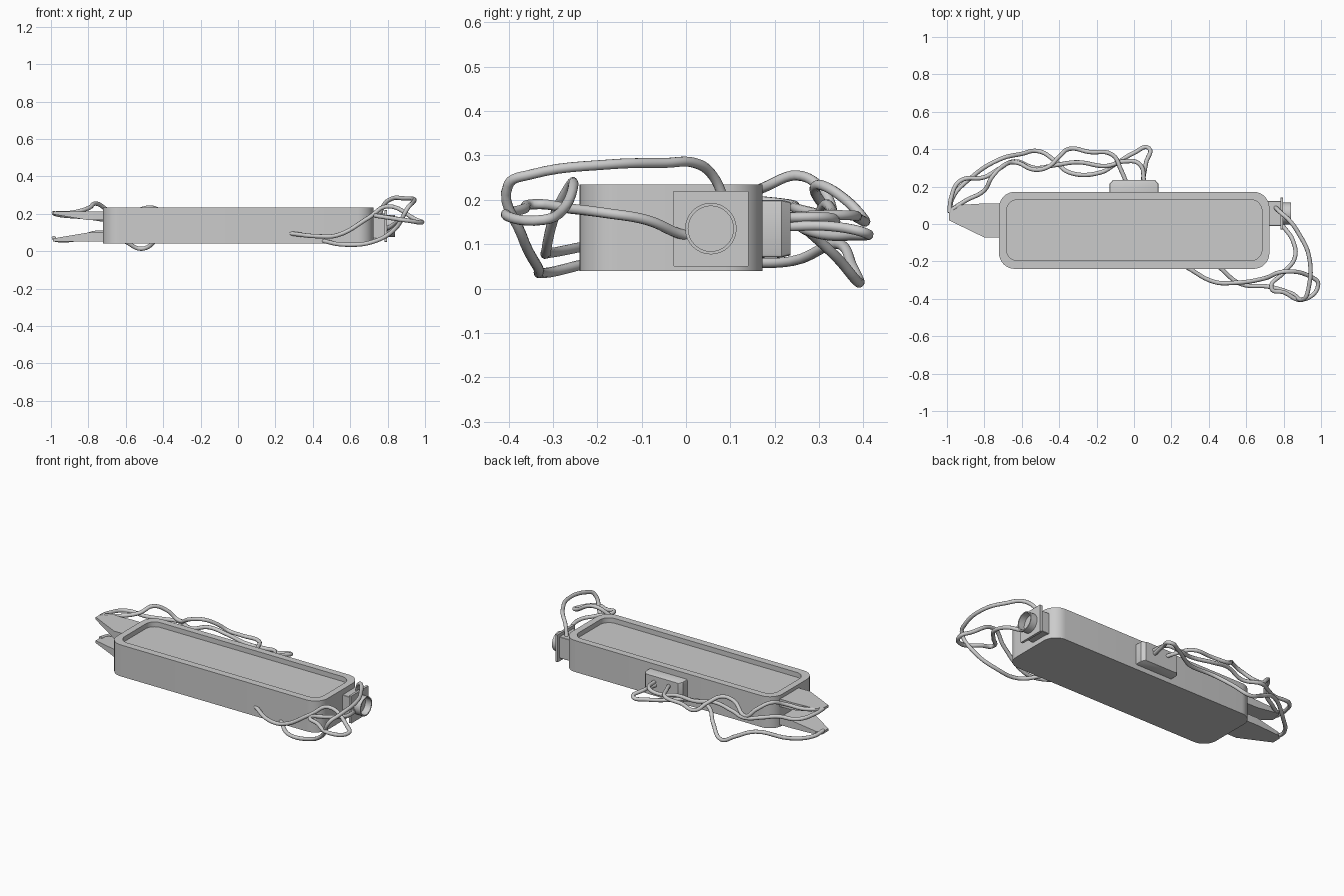
import bpy, math
from mathutils import Matrix


def finish(name, verts, faces, angle=35):
    me = bpy.data.meshes.new(name)
    me.from_pydata(verts, [], faces)
    me.update()
    ob = bpy.data.objects.new(name, me)
    bpy.context.collection.objects.link(ob)
    bpy.ops.object.select_all(action='DESELECT')
    ob.select_set(True)
    bpy.context.view_layer.objects.active = ob
    bpy.ops.object.mode_set(mode='EDIT')
    bpy.ops.mesh.select_all(action='SELECT')
    bpy.ops.mesh.normals_make_consistent(inside=False)
    bpy.ops.object.mode_set(mode='OBJECT')
    bpy.ops.object.shade_smooth_by_angle(angle=math.radians(angle))
    return ob


def rounded(x0, x1, y0, y1, z, r, n=8):
    """Rounded rectangle ring at height z."""
    pts = []
    for k, (cx, cy) in enumerate([(x1 - r, y1 - r), (x0 + r, y1 - r),
                                  (x0 + r, y0 + r), (x1 - r, y0 + r)]):
        for i in range(n + 1):
            a = math.pi / 2 * (k + i / n)
            pts.append((cx + r * math.cos(a), cy + r * math.sin(a), z))
    return pts


def circle(r, z, n=32):
    return [(r * math.cos(2 * math.pi * i / n), r * math.sin(2 * math.pi * i / n), z)
            for i in range(n)]


def loft(name, rings, matrix=None):
    """Skin a list of rings and cap both ends."""
    n = len(rings[0])
    verts = [p for ring in rings for p in ring]
    faces = [(k * n + i, k * n + (i + 1) % n, (k + 1) * n + (i + 1) % n, (k + 1) * n + i)
             for k in range(len(rings) - 1) for i in range(n)]
    faces += [tuple(range(n)), tuple(range(len(verts) - n, len(verts)))]
    ob = finish(name, verts, faces)
    if matrix:
        ob.matrix_world = matrix
    return ob


def cable(name, pts, r=0.0115):
    cu = bpy.data.curves.new(name, 'CURVE')
    cu.dimensions = '3D'
    cu.bevel_depth = r
    cu.bevel_resolution = 3
    cu.resolution_u = 6
    cu.use_fill_caps = True
    sp = cu.splines.new('BEZIER')
    sp.bezier_points.add(len(pts) - 1)
    for bp, p in zip(sp.bezier_points, pts):
        bp.co = p
        bp.handle_left_type = bp.handle_right_type = 'AUTO'
    ob = bpy.data.objects.new(name, cu)
    bpy.context.collection.objects.link(ob)


# Tray body with a recessed top panel
outer = (-0.722, 0.724, -0.24, 0.172)
inner = (-0.682, 0.684, -0.196, 0.13)
loft("body", [rounded(*outer, 0.04, 0.085), rounded(*outer, 0.235, 0.085),
              rounded(*inner, 0.235, 0.06), rounded(*inner, 0.205, 0.06)])

# Terminal box on the back: local z points to +y
to_back = Matrix(((1, 0, 0, 0), (0, 0, 1, 0), (0, -1, 0, 0.135), (0, 0, 0, 1)))
loft("back_box", [rounded(-0.13, 0.13, -0.065, 0.065, 0.165, 0.008, 2),
                  rounded(-0.13, 0.13, -0.065, 0.065, 0.215, 0.008, 2),
                  rounded(-0.112, 0.112, -0.06, 0.06, 0.236, 0.008, 2)], to_back)

# Socket on the right end: local z points to +x
to_right = Matrix(((0, 0, 1, 0), (1, 0, 0, 0.056), (0, 1, 0, 0.135), (0, 0, 0, 1)))
for name, h, a, b in (("socket_block", 0.066, 0.715, 0.785),
                      ("socket_flange", 0.085, 0.782, 0.797)):
    loft(name, [rounded(-h, h, -h, h, z, 0.002, 1) for z in (a, b)], to_right)
loft("socket_ring", [circle(0.058, 0.795), circle(0.058, 0.84),
                     circle(0.051, 0.84), circle(0.051, 0.799)], to_right)

# Pair of tapered prongs on the left end, mirrored about mid height
outline = [(-0.715, 0.11), (-0.80, 0.11), (-0.96, 0.10), (-0.99, 0.075),
           (-0.99, 0.02), (-0.80, -0.072), (-0.715, -0.072)]
MID = 0.133
for name, s in (("upper_prong", 1), ("lower_prong", -1)):
    def level(x):
        t = max(0, (-0.80 - x) / 0.19)
        return 0.033 + 0.032 * t
    loft(name, [[(x, y, MID + s * 0.08) for x, y in outline],
                [(x, y, MID + s * level(x)) for x, y in outline]])

# Cables from the back box to the prongs
cable("back_cable_upper", [
    (-0.04, 0.22, 0.16), (-0.07, 0.29, 0.165), (-0.115, 0.37, 0.165), (-0.24, 0.385, 0.16),
    (-0.345, 0.402, 0.155), (-0.40, 0.36, 0.20), (-0.46, 0.305, 0.233), (-0.53, 0.29, 0.22),
    (-0.64, 0.33, 0.17), (-0.70, 0.31, 0.22), (-0.76, 0.25, 0.255), (-0.80, 0.18, 0.23),
    (-0.90, 0.125, 0.205), (-0.97, 0.08, 0.205)])
cable("back_cable_lower", [
    (0.045, 0.22, 0.14), (0.065, 0.33, 0.14), (0.08, 0.405, 0.125), (0.0, 0.38, 0.12),
    (-0.10, 0.32, 0.12), (-0.18, 0.275, 0.13), (-0.345, 0.275, 0.13), (-0.425, 0.34, 0.07),
    (-0.515, 0.39, 0.013), (-0.60, 0.375, 0.05), (-0.72, 0.345, 0.10), (-0.88, 0.24, 0.062),
    (-0.97, 0.14, 0.06), (-0.985, 0.06, 0.07)])
cable("back_cable_middle", [
    (0.055, 0.22, 0.16), (0.03, 0.32, 0.16), (-0.05, 0.335, 0.15), (-0.15, 0.31, 0.16),
    (-0.30, 0.33, 0.17), (-0.42, 0.315, 0.19), (-0.53, 0.30, 0.16), (-0.64, 0.335, 0.16),
    (-0.73, 0.29, 0.17), (-0.80, 0.25, 0.18), (-0.93, 0.23, 0.19), (-0.98, 0.13, 0.20),
    (-0.985, 0.06, 0.205)])

# Cables from the socket round to the front
cable("front_cable_high", [
    (0.755, 0.09, 0.19), (0.785, 0.06, 0.255), (0.83, 0.02, 0.283), (0.88, -0.05, 0.283),
    (0.935, -0.17, 0.28), (0.932, -0.35, 0.257), (0.91, -0.40, 0.235), (0.84, -0.37, 0.12),
    (0.72, -0.335, 0.05), (0.57, -0.32, 0.035), (0.455, -0.23, 0.055)])
cable("front_cable_low", [
    (0.755, 0.07, 0.12), (0.79, 0.0, 0.12), (0.85, -0.09, 0.155), (0.86, -0.18, 0.17),
    (0.80, -0.26, 0.18), (0.735, -0.345, 0.19), (0.80, -0.365, 0.18), (0.90, -0.405, 0.165),
    (0.985, -0.32, 0.155), (0.95, -0.285, 0.17), (0.80, -0.255, 0.24), (0.70, -0.29, 0.18),
    (0.53, -0.315, 0.085), (0.43, -0.31, 0.08), (0.28, -0.23, 0.095)])
